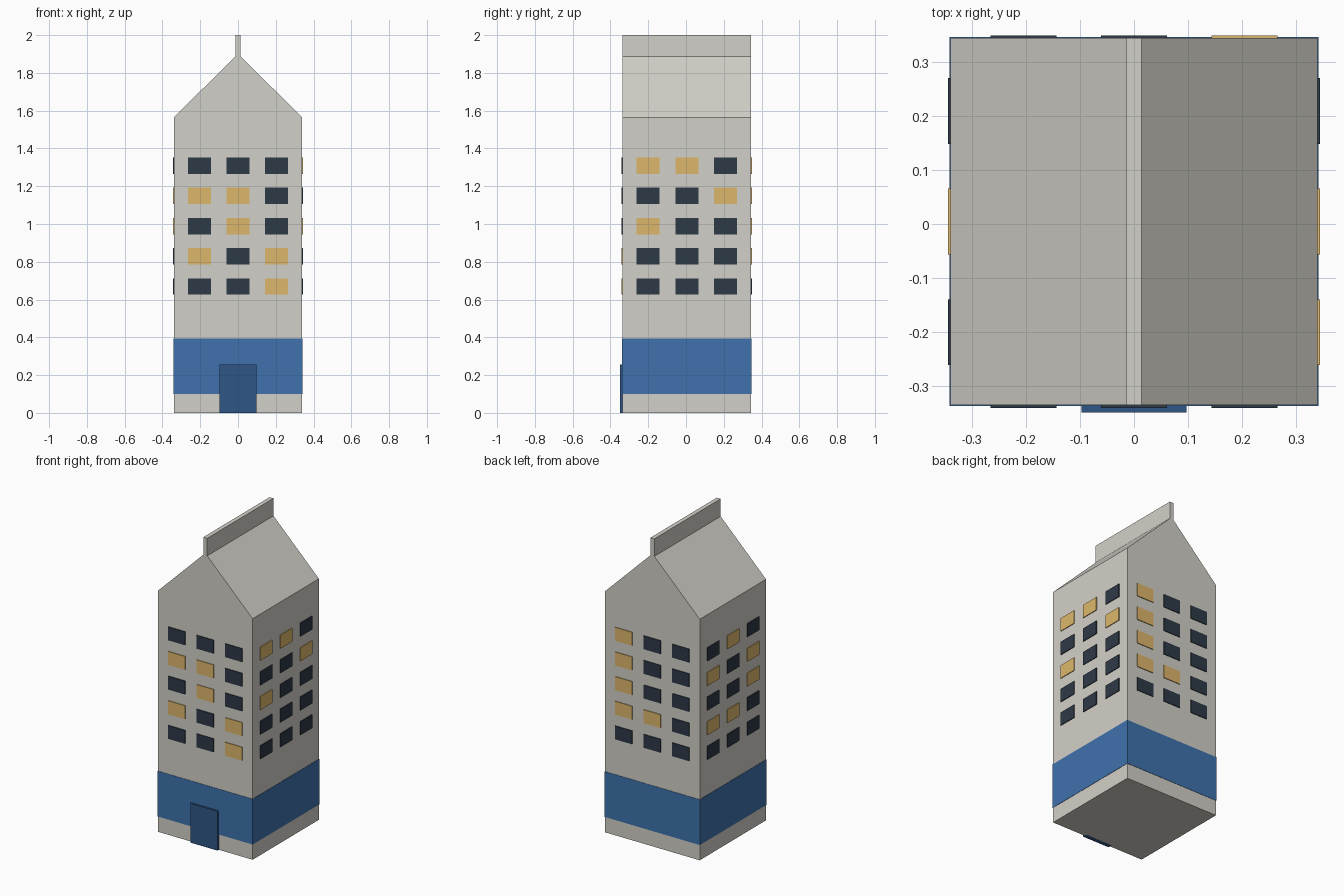
import bpy, bmesh

if "Cube" in bpy.data.objects:
    bpy.data.objects.remove(bpy.data.objects["Cube"])

CY = 0.0045   # body centre in y (door sticks out at the front)
H = 0.34      # half width of the body


def material(name, rgb):
    m = bpy.data.materials.new(name)
    m.diffuse_color = (*rgb, 1)
    m.use_nodes = True
    m.node_tree.nodes["Principled BSDF"].inputs["Base Color"].default_value = m.diffuse_color
    return m


def finish(name, bm, mat):
    bmesh.ops.recalc_face_normals(bm, faces=bm.faces[:])
    me = bpy.data.meshes.new(name)
    bm.to_mesh(me)
    bm.free()
    ob = bpy.data.objects.new(name, me)
    bpy.context.collection.objects.link(ob)
    me.materials.append(mat)
    return ob


def box(name, lo, hi, mat):
    bm = bmesh.new()
    bmesh.ops.create_cube(bm, size=1)
    for v in bm.verts:
        v.co = [(a + b) / 2 + c * (b - a) for a, b, c in zip(lo, hi, v.co)]
    return finish(name, bm, mat)


wall = material("wall", (0.65, 0.63, 0.58))
blue = material("blue", (0.05, 0.17, 0.42))
door_blue = material("door_blue", (0.028, 0.093, 0.238))
dark = material("dark_glass", (0.027, 0.041, 0.063))
lit = material("lit_glass", (0.73, 0.474, 0.15))

# Body with gabled top: front profile extruded along y
bm = bmesh.new()
profile = [(-H, 0), (H, 0), (H, 1.565), (0.013, 1.887), (-0.013, 1.887), (-H, 1.565)]
face = bm.faces.new([bm.verts.new((x, CY - H, z)) for x, z in profile])
ext = bmesh.ops.extrude_face_region(bm, geom=[face])
bmesh.ops.translate(bm, vec=(0, 2 * H, 0),
                    verts=[g for g in ext["geom"] if isinstance(g, bmesh.types.BMVert)])
finish("building_body", bm, wall)

# Ridge fin, coloured band and door
box("ridge_fin", (-0.014, CY - H, 1.885), (0.014, CY + H, 2.0), wall)
B = H + 0.002
box("blue_band", (-B, CY - B, 0.10), (B, CY + B, 0.395), blue)
box("door", (-0.097, -0.3495, 0), (0.097, -0.32, 0.255), door_blue)

# Windows: rows from top to bottom, columns left to right as seen facing each wall
patterns = {
    "front": ("000", "110", "010", "101", "001"),
    "right": ("110", "001", "100", "000", "000"),
    "back": ("100", "100", "100", "110", "000"),
    "left": ("010", "101", "001", "110", "000"),
}
normals = {"front": (0, -1), "right": (1, 0), "back": (0, 1), "left": (-1, 0)}
for side, rows in patterns.items():
    nx, ny = normals[side]
    for r, row in enumerate(rows):
        for c, state in enumerate(row):
            u, z = (c - 1) * 0.205, 1.309 - 0.16 * r
            x, y = nx * H - ny * u, CY + ny * H + nx * u
            hx, hy = (0.005, 0.061) if nx else (0.061, 0.005)
            box(f"{side}_window_{r}_{c}", (x - hx, y - hy, z - 0.0435),
                (x + hx, y + hy, z + 0.0435), lit if state == "1" else dark)
